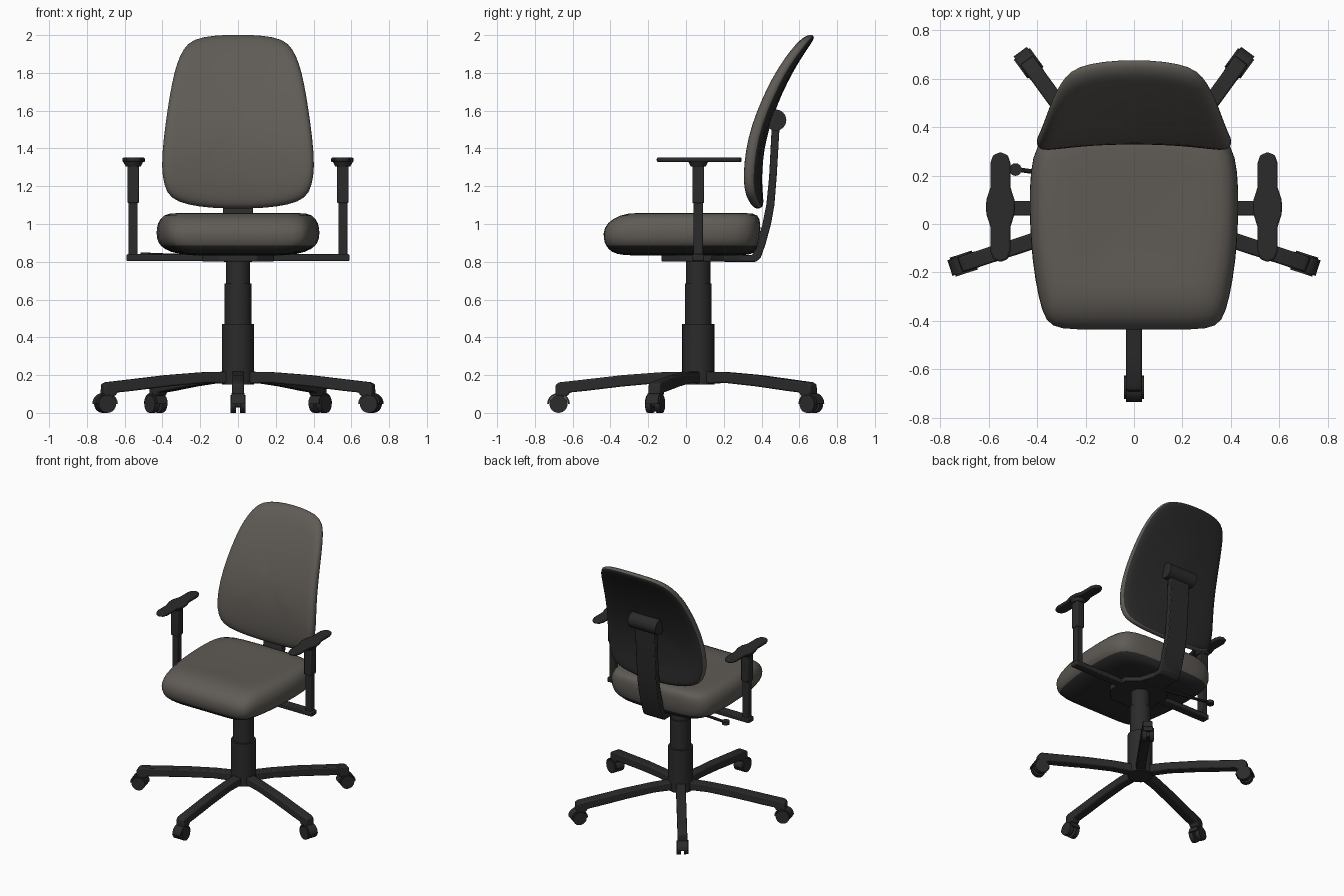
import bpy, bmesh, math
from mathutils import Matrix, Vector

cube = bpy.data.objects.get("Cube")
if cube:
    bpy.data.objects.remove(cube, do_unlink=True)


def material(name, rgb):
    m = bpy.data.materials.new(name)
    m.use_nodes = True
    m.diffuse_color = (*rgb, 1)
    bsdf = m.node_tree.nodes["Principled BSDF"]
    bsdf.inputs["Base Color"].default_value = (*rgb, 1)
    bsdf.inputs["Roughness"].default_value = 0.8
    return m


FABRIC = material("warm grey fabric", (0.115, 0.105, 0.092))
PLASTIC = material("black plastic", (0.024, 0.024, 0.024))
CENTRE = 0.065  # y of the column, arms and star base


def finish(name, bm, mats=(PLASTIC,), bevel=0, subsurf=0, matrix=None):
    bmesh.ops.recalc_face_normals(bm, faces=bm.faces)
    if matrix:
        bm.transform(matrix)
    mesh = bpy.data.meshes.new(name)
    bm.to_mesh(mesh)
    bm.free()
    for m in mats:
        mesh.materials.append(m)
    for p in mesh.polygons:
        p.use_smooth = True
    mesh.set_sharp_from_angle(angle=math.pi if subsurf else math.radians(35))
    ob = bpy.data.objects.new(name, mesh)
    bpy.context.collection.objects.link(ob)
    if bevel:
        mod = ob.modifiers.new("bevel", "BEVEL")
        mod.width, mod.segments = bevel, 2
    if subsurf:
        mod = ob.modifiers.new("smooth", "SUBSURF")
        mod.levels = mod.render_levels = subsurf
    return ob


def loft(name, rings, mats=(PLASTIC,), first=0, **kw):
    """Skin closed rings; bands before index `first` use the second material."""
    bm = bmesh.new()
    rows = [[bm.verts.new(p) for p in ring] for ring in rings]
    n = len(rows[0])
    for k, (a, b) in enumerate(zip(rows, rows[1:])):
        for i in range(n):
            j = (i + 1) % n
            f = bm.faces.new((a[i], a[j], b[j], b[i]))
            f.material_index = 1 if k < first else 0
    bm.faces.new(rows[0]).material_index = 1 if first else 0
    bm.faces.new(rows[-1])
    return finish(name, bm, mats, **kw)


def prism(name, pts, lo, hi, axis, **kw):
    """Extrude a 2D outline along x, y or z."""
    place = {"x": lambda a, b, c: (c, a, b), "y": lambda a, b, c: (a, c, b),
             "z": lambda a, b, c: (a, b, c)}[axis]
    return loft(name, [[place(a, b, c) for a, b in pts] for c in (lo, hi)], **kw)


def box(name, x, y, z, bevel=0.006):
    pts = [(x[0], y[0]), (x[1], y[0]), (x[1], y[1]), (x[0], y[1])]
    return prism(name, pts, z[0], z[1], "z", bevel=bevel)


def rod(name, a, b, r, r2=None, sides=24, matrix=None):
    a, b = Vector(a), Vector(b)
    bm = bmesh.new()
    turn = (b - a).to_track_quat("Z", "Y").to_matrix().to_4x4()
    bmesh.ops.create_cone(bm, cap_ends=True, segments=sides, radius1=r,
                          radius2=r if r2 is None else r2, depth=(b - a).length,
                          matrix=Matrix.Translation((a + b) / 2) @ turn)
    return finish(name, bm, matrix=matrix)


def mirrored(half):
    return half + [(-x, v) for x, v in reversed(half) if x > 0]


def lerp_table(table, v):
    for (a, p), (b, q) in zip(table, table[1:]):
        if v <= b:
            break
    return p + (q - p) * (v - a) / (b - a)


# Seat cushion: fabric over a black pan, rings run from underside to top
seat_outline = mirrored([(0, -.43), (.16, -.43), (.31, -.43), (.365, -.40), (.395, -.3),
                         (.42, -.15), (.43, 0), (.432, .15), (.42, .28), (.38, .36),
                         (.25, .39), (0, .39)])
seat_rings = [(.3, -.18, .18, .832), (.62, -.34, .33, .833), (.84, -.395, .365, .85),
              (.96, -.425, .38, .885), (1, -.437, .39, .92), (1.005, -.437, .395, .98),
              (.96, -.39, .39, 1.03), (.87, -.31, .37, 1.06), (.6, -.2, .25, 1.058),
              (.25, -.1, .1, 1.052)]


def seat_ring(scale, front, back, z):
    return [(x * scale, front + (y + .43) / .82 * (back - front), z) for x, y in seat_outline]


loft("seat", [seat_ring(*r) for r in seat_rings], (FABRIC, PLASTIC), first=3, subsurf=1)

# Backrest: curved fabric pad with a black rear shell
back_outline = mirrored([(0, 1.08), (.14, 1.083), (.27, 1.1), (.36, 1.135), (.392, 1.2),
                         (.407, 1.3), (.395, 1.45), (.375, 1.6), (.35, 1.75), (.325, 1.85),
                         (.29, 1.93), (.24, 1.98), (.13, 2.0), (0, 2.004)])
lean = [(1.08, .345), (1.2, .325), (1.4, .335), (1.55, .375), (1.7, .435),
        (1.85, .515), (1.95, .585), (2.01, .63)]


def back_ring(scale, depth):
    ring = []
    for x, z in back_outline:
        x, z = x * scale, 1.54 + (z - 1.54) * scale
        ring.append((x, lerp_table(lean, z) + depth - .03 * (x / .4) ** 2, z))
    return ring


back_rings = [(.2, .075), (.45, .075), (.7, .075), (.88, .075), (.95, .07), (.985, .06),
              (1.003, .04), (.99, .018), (.95, .003), (.86, 0), (.65, 0), (.4, 0), (.15, 0)]
loft("backrest", [back_ring(*r) for r in back_rings], (FABRIC, PLASTIC), first=5, subsurf=1)

# Back support: bent flat bar with a pivot roll at its top
prism("back_support", [(.2, .80), (.37, .80), (.395, .82), (.42, .89), (.45, 1.0), (.468, 1.1),
                       (.48, 1.25), (.497, 1.54), (.455, 1.54), (.44, 1.25), (.425, 1.1),
                       (.405, 1.0), (.37, .89), (.35, .835), (.2, .835)],
      -.08, .08, "x", bevel=.005)
rod("back_pivot", (-.115, .475, 1.55), (.115, .475, 1.55), .056)

# Under-seat mechanism plate and height lever
prism("mechanism_plate", mirrored([(0, -.13), (.1, -.13), (.19, -.03), (.19, .13), (.11, .2),
                                   (.08, .3), (0, .3)]), .802, .84, "z", bevel=.005)
rod("lever_rod", (-.1, .17, .825), (-.48, .225, .838), .01, sides=10)
rod("lever_knob", (-.49, .225, .826), (-.49, .225, .85), .026, sides=16)

# Armrests
box("arm_crossbar", (-.59, .59), (.035, .095), (.804, .84))
pad = [(.005, -.155), (.03, -.145), (.042, -.11), (.042, -.01), (.058, .04), (.06, .07),
       (.058, .1), (.042, .15), (.042, .25), (.03, .285), (.005, .295)]
for side, s in (("left", 1), ("right", -1)):
    x = .555 * s
    box(side + "_arm_post", (x - .024, x + .024), (.04, .09), (.82, 1.15))
    box(side + "_arm_sleeve", (x - .03, x + .03), (.034, .096), (1.11, 1.315))
    rod(side + "_arm_collar", (x, CENTRE, 1.305), (x, CENTRE, 1.334), .04, .055)
    outline = [(x - .003 * s + a, b) for a, b in mirrored(pad)]
    prism(side + "_arm_pad", outline, 1.328, 1.352, "z", bevel=.008)

# Gas column
for name, low, high, r in (("column_lower", .15, .47, .085), ("column_middle", .46, .685, .071),
                           ("column_upper", .68, .81, .064)):
    rod(name, (0, CENTRE, low), (0, CENTRE, high), r, sides=32)

# Star base: five arched legs, each on a twin-wheel caster
leg_profile = [(0, .22), (.2, .215), (.4, .2), (.6, .177), (.735, .162), (.755, .15),
               (.757, .09), (.69, .09), (.68, .108), (.6, .116), (.4, .14), (.2, .158), (0, .155)]
arc = [math.pi * i / 10 for i in range(11)]
hood = [(.74 + .06 * math.cos(t), .048 + .058 * math.sin(t)) for t in arc]
hood += [(.74 + .05 * math.cos(t), .048 + .05 * math.sin(t)) for t in reversed(arc)]
for k in range(5):
    m = Matrix.Translation((0, CENTRE, 0)) @ Matrix.Rotation(math.radians(72 * k - 90), 4, "Z")
    tag = f"_{k + 1}"
    prism("base_leg" + tag, leg_profile, -.033, .033, "y", bevel=.008, matrix=m)
    prism("caster_hood" + tag, hood, -.034, .034, "y", matrix=m)
    rod("caster_axle" + tag, (.74, -.03, .048), (.74, .03, .048), .02, sides=12, matrix=m)
    rod("caster_stem" + tag, (.725, 0, .05), (.725, 0, .12), .014, sides=12, matrix=m)
    for side, s in (("left", 1), ("right", -1)):
        rod(f"caster_wheel_{side}{tag}", (.74, .01 * s, .048), (.74, .041 * s, .048), .048,
            matrix=m)
